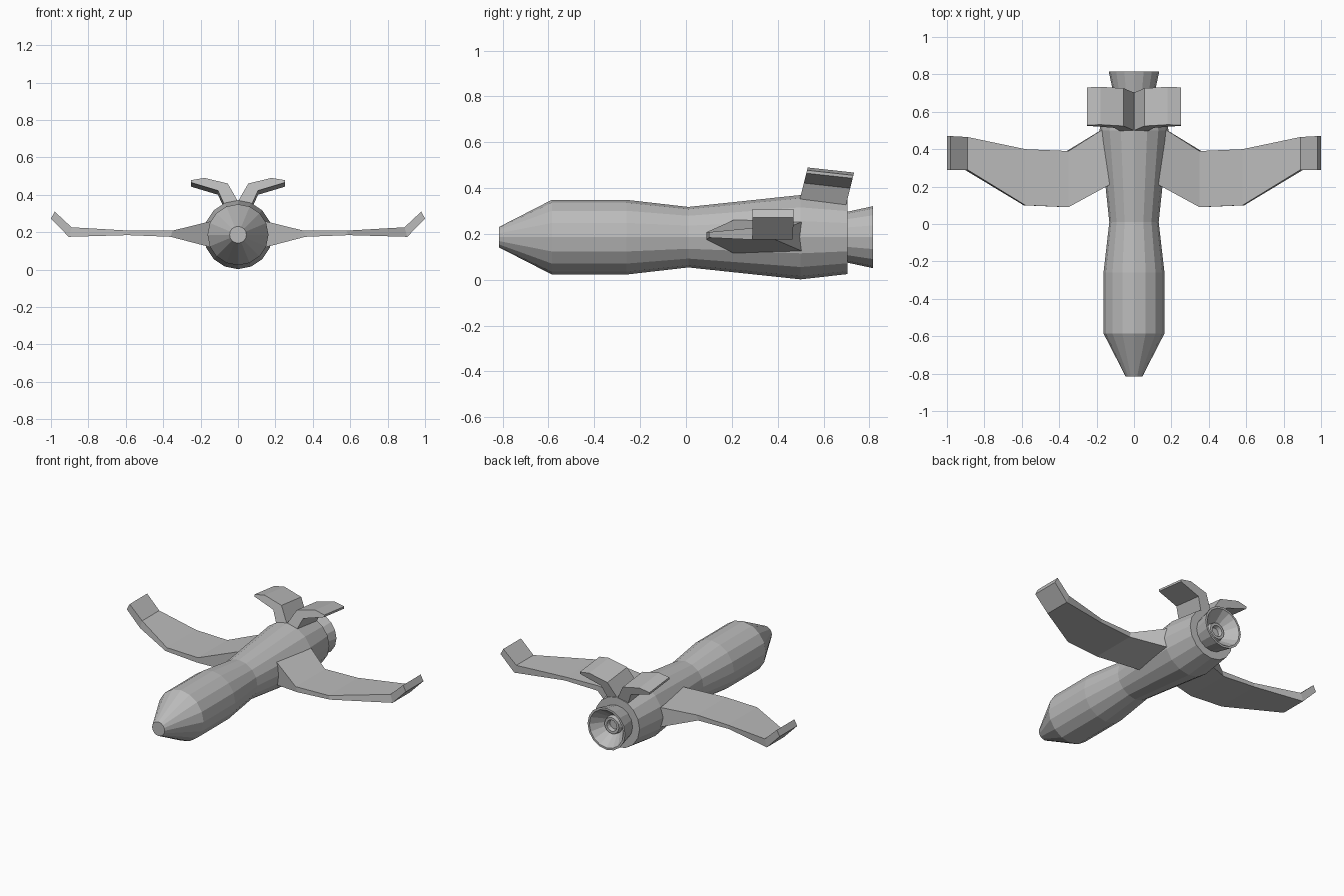
import bpy
import bmesh
from math import cos, sin, pi

cube = bpy.data.objects.get("Cube")
if cube:
    bpy.data.objects.remove(cube, do_unlink=True)

grey = bpy.data.materials.new("plain_grey")
grey.use_nodes = True
grey.diffuse_color = (0.5, 0.5, 0.5, 1)
grey.node_tree.nodes["Principled BSDF"].inputs["Base Color"].default_value = grey.diffuse_color

AXIS_Z = 0.186
SIDES = 16


def loft(name, rings, mirror=False):
    """Skin a series of equal rings of points and cap both ends."""
    bm = bmesh.new()
    loops = [[bm.verts.new(p) for p in ring] for ring in rings]
    for a, b in zip(loops, loops[1:]):
        for i in range(len(a)):
            j = (i + 1) % len(a)
            bm.faces.new((a[i], a[j], b[j], b[i]))
    bm.faces.new(loops[0])
    bm.faces.new(loops[-1])
    bmesh.ops.recalc_face_normals(bm, faces=bm.faces)
    mesh = bpy.data.meshes.new(name)
    bm.to_mesh(mesh)
    bm.free()
    mesh.materials.append(grey)
    obj = bpy.data.objects.new(name, mesh)
    bpy.context.collection.objects.link(obj)
    if mirror:
        obj.modifiers.new("Mirror", "MIRROR")
    return obj


def turned(name, profile):
    """Round body along y from (y, radius) pairs."""
    angles = [2 * pi * i / SIDES for i in range(SIDES)]
    return loft(name, [[(r * cos(a), y, AXIS_Z + r * sin(a)) for a in angles]
                       for y, r in profile])


# Fuselage with blunt nose and pinched waist
turned("fuselage", [(-0.815, 0.045), (-0.585, 0.163), (-0.26, 0.163),
                    (0.01, 0.132), (0.5, 0.184), (0.705, 0.161)])

# Flared exhaust with a hollow bell and a small raised ring inside
turned("exhaust_nozzle", [(0.69, 0.108), (0.815, 0.135), (0.815, 0.122),
                          (0.735, 0.058), (0.76, 0.052), (0.76, 0.036), (0.735, 0.03)])

# Wings: x and z of underside, x and z of top, leading y, trailing y
stations = [
    (0.13, 0.115, 0.13, 0.262, 0.21, 0.53),
    (0.36, 0.175, 0.35, 0.208, 0.09, 0.39),
    (0.59, 0.184, 0.58, 0.208, 0.10, 0.40),
    (0.905, 0.175, 0.89, 0.226, 0.29, 0.465),
    (1.0, 0.272, 0.98, 0.31, 0.29, 0.47),
]
loft("wing", [[(xb, le, zb), (xb, te, zb), (xt, te, zt), (xt, le, zt)]
              for xb, zb, xt, zt, le, te in stations], mirror=True)

# Cranked V tail, swept back with height and drooping to the rear
outline = [(0, 0.34), (0, 0.365), (0.055, 0.46), (0.18, 0.49), (0.25, 0.478),
           (0.25, 0.465), (0.107, 0.422), (0.07, 0.34)]
loft("tail_fin", [[(x, y + 0.25 * (z - 0.365), z - 0.11 * (y - 0.5)) for x, z in outline]
                  for y in (0.5, 0.702)], mirror=True)
